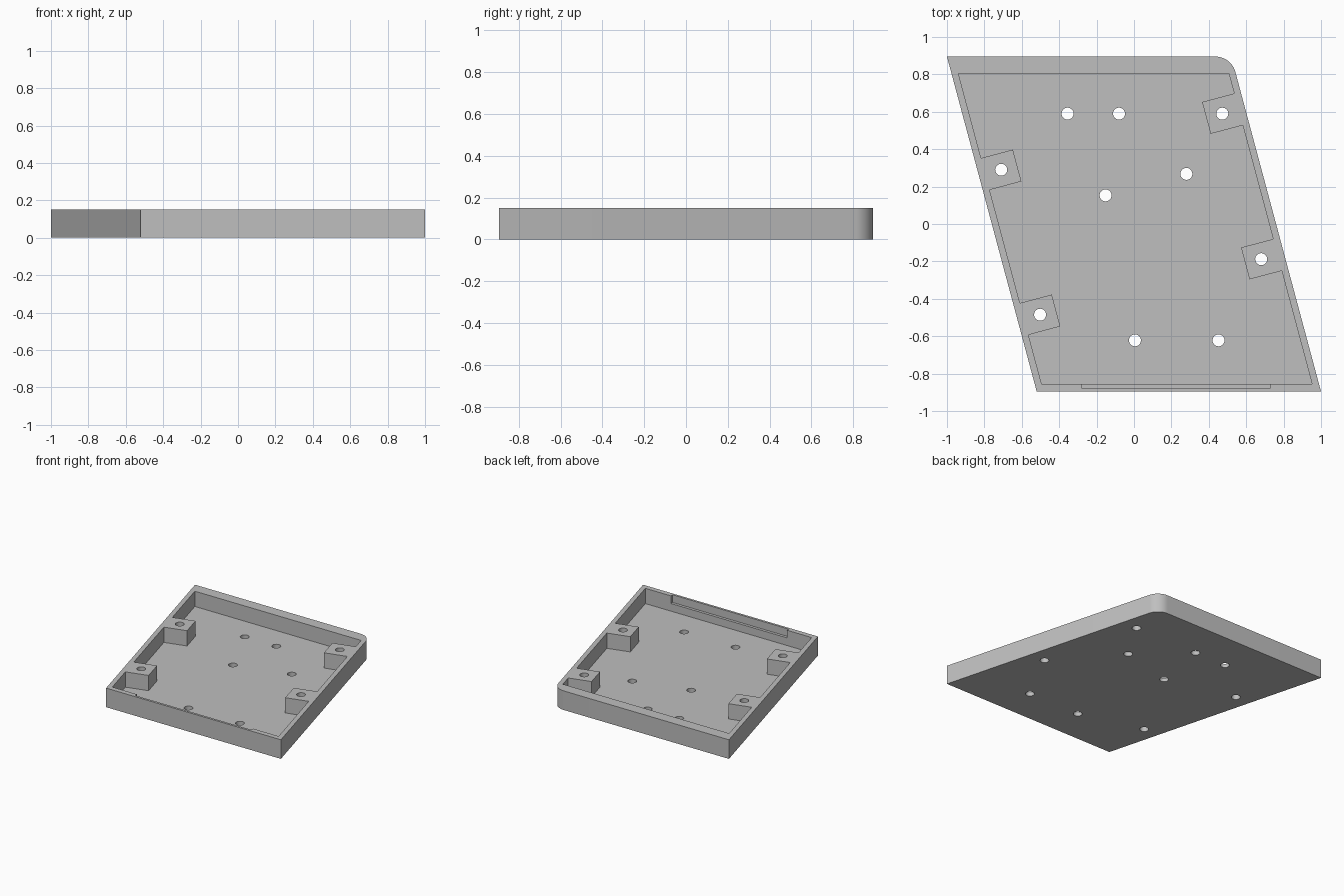
import bpy
import bmesh
from math import radians, tan, sin, cos, pi
from mathutils import Vector

if "Cube" in bpy.data.objects:
    bpy.data.objects.remove(bpy.data.objects["Cube"])

HEIGHT, FLOOR = 0.15, 0.03
SLANT = radians(15)
HALF_Y = 0.895
WALL = 0.037                                   # side wall, measured along x
ACROSS = Vector((cos(SLANT), sin(SLANT)))      # square to the slanted sides
ALONG = Vector((sin(SLANT), -cos(SLANT)))      # down the slanted sides

grey = bpy.data.materials.new("plain grey")
grey.use_nodes = True
COLOUR = (0.52, 0.52, 0.52, 1)
grey.diffuse_color = COLOUR
grey.node_tree.nodes["Principled BSDF"].inputs["Base Color"].default_value = COLOUR


def prism(name, outline, bottom, top):
    """Extrude a flat outline between two heights."""
    bm = bmesh.new()
    face = bm.faces.new([bm.verts.new((p[0], p[1], bottom)) for p in outline])
    moved = bmesh.ops.extrude_face_region(bm, geom=[face])["geom"]
    bmesh.ops.translate(bm, vec=(0, 0, top - bottom),
                        verts=[v for v in moved if isinstance(v, bmesh.types.BMVert)])
    bmesh.ops.recalc_face_normals(bm, faces=bm.faces)
    mesh = bpy.data.meshes.new(name)
    bm.to_mesh(mesh)
    bm.free()
    mesh.materials.append(grey)
    obj = bpy.data.objects.new(name, mesh)
    bpy.context.collection.objects.link(obj)
    return obj


def circle(centre, radius, start=0, sweep=2 * pi, steps=32):
    return [centre + radius * Vector((cos(start + sweep * i / steps),
                                      sin(start + sweep * i / steps)))
            for i in range(steps)]


def cut(body, cutter):
    cutter.hide_render = True
    mod = body.modifiers.new("cut", "BOOLEAN")
    mod.operation, mod.solver, mod.object = "DIFFERENCE", "EXACT", cutter
    bpy.context.view_layer.objects.active = body
    bpy.ops.object.modifier_apply(modifier=mod.name)
    bpy.data.objects.remove(cutter)


def left_x(y):
    return -1 + (HALF_Y - y) * tan(SLANT)


def right_x(y):
    return left_x(y) + 1.52


# Slanted tray with one rounded back corner
R = 0.11
setback = R / tan(radians(52.5))
corner = Vector((right_x(HALF_Y) - setback, HALF_Y - R))
outline = [Vector((left_x(-HALF_Y), -HALF_Y)), Vector((right_x(-HALF_Y), -HALF_Y))]
outline += circle(corner, R, SLANT, pi / 2 - SLANT, 12)
outline += [corner + Vector((0, R)), Vector((left_x(HALF_Y), HALF_Y))]
tray = prism("tray", outline, 0, HEIGHT)

# Inner pocket, stepping around the four square screw bosses
BACK, FRONT, HALF_BOSS = 0.805, -0.855, 0.088
left_bosses = [Vector((-0.71, 0.29)), Vector((-0.502, -0.485))]
right_bosses = [Vector((0.68, -0.188)), Vector((0.472, 0.59))]


def step_around(centre, side):
    """Boss corners in outline order; side is -1 on the left, 1 on the right."""
    a, b = ACROSS * HALF_BOSS * side, ALONG * HALF_BOSS * side
    first, last = centre + b, centre - b
    edge = left_x if side < 0 else right_x
    on_wall = []
    for p in (first + a, last + a):
        on_wall.append(Vector((edge(p.y) - side * WALL, p.y)))
    return [on_wall[0], first - a, last - a, on_wall[1]]


pocket = [Vector((left_x(BACK) + WALL, BACK))]
for c in left_bosses:
    pocket += step_around(c, -1)
pocket += [Vector((left_x(FRONT) + WALL, FRONT)), Vector((right_x(FRONT) - WALL, FRONT))]
for c in right_bosses:
    pocket += step_around(c, 1)
pocket.append(Vector((right_x(BACK) - WALL, BACK)))
cut(tray, prism("pocket_cutter", pocket, FLOOR, HEIGHT + 0.1))

# Shallow notch along the inside of the front wall
notch = [(-0.28, -0.877), (0.73, -0.877), (0.73, -0.84), (-0.28, -0.84)]
cut(tray, prism("notch_cutter", notch, HEIGHT - 0.06, HEIGHT + 0.1))

# Through holes in the bosses and the floor
floor_holes = [(-0.355, 0.59), (-0.08, 0.59), (-0.152, 0.153),
               (0.28, 0.268), (0.005, -0.622), (0.452, -0.622)]
for c in left_bosses + right_bosses + [Vector(p) for p in floor_holes]:
    cut(tray, prism("hole_cutter", circle(c, 0.032), -0.1, HEIGHT + 0.1))

# Smooth curved walls, crisp edges
bpy.ops.object.select_all(action="DESELECT")
tray.select_set(True)
bpy.context.view_layer.objects.active = tray
bpy.ops.object.shade_smooth_by_angle(angle=radians(30))
